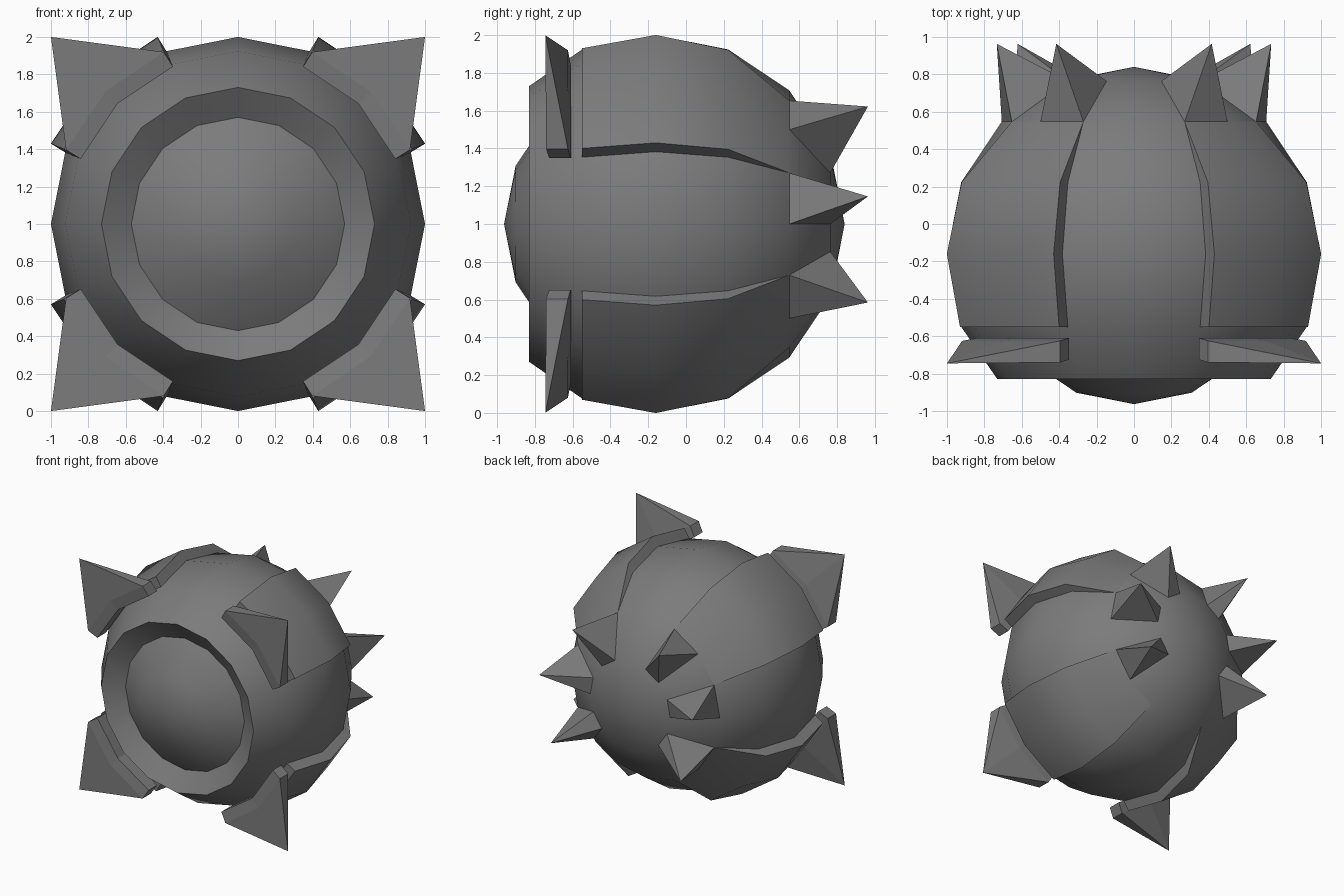
import bpy, bmesh
from math import cos, sin, pi, radians

if "Cube" in bpy.data.objects:
    bpy.data.objects.remove(bpy.data.objects["Cube"])

COLS = (22.5, 45, 67.5)   # angles spanned by each corner part
dark = bpy.data.materials.new("dark_grey")
dark.diffuse_color = (.2, .2, .2, 1)
dark.use_nodes = True
dark.node_tree.nodes["Principled BSDF"].inputs["Base Color"].default_value = dark.diffuse_color


def polar(r, y, deg, lift=0.0):
    """Point around the y axis; lift pushes outward, leaning to the diagonal."""
    a, b = radians(deg), radians(45 + (deg - 45) * 0.6)
    return (r * cos(a) + lift * cos(b), y, r * sin(a) + lift * sin(b))


def make(name, verts, faces, mirror=None, smooth=False):
    bm = bmesh.new()
    vs = [bm.verts.new(v) for v in verts]
    for f in faces:
        bm.faces.new([vs[i] for i in f])
    bmesh.ops.remove_doubles(bm, verts=bm.verts, dist=1e-4)
    bmesh.ops.recalc_face_normals(bm, faces=bm.faces)
    me = bpy.data.meshes.new(name)
    bm.to_mesh(me)
    bm.free()
    me.materials.append(dark)
    ob = bpy.data.objects.new(name, me)
    ob.location.z = 1
    bpy.context.collection.objects.link(ob)
    if mirror:
        m = ob.modifiers.new("Mirror", 'MIRROR')
        m.use_axis = mirror
        m.use_mirror_merge = False
    if smooth:
        bpy.ops.object.select_all(action='DESELECT')
        ob.select_set(True)
        bpy.context.view_layer.objects.active = ob
        bpy.ops.object.shade_smooth_by_angle(angle=radians(30))
    return ob


def revolve(name, profile, n=16):
    verts = [polar(r, y, 360 * k / n) for r, y in profile for k in range(n)]
    faces = [(j * n + k, j * n + (k + 1) % n, (j + 1) * n + (k + 1) % n, (j + 1) * n + k)
             for j in range(len(profile) - 1) for k in range(n)]
    return make(name, verts, faces, smooth=True)


# round body with front rim, and recessed front dome
revolve("body", [(0, .84), (.383, .764), (.707, .547), (.924, .223), (1, -.16),
                 (.924, -.55), (.73, -.83), (.57, -.726)])
revolve("front_dome", [(.57, -.726), (.308, -.902), (0, -.963)])

# raised corner panels, fading into the body at the back
rows = [(.924, -.55, .09), (1, -.16, .09), (.924, .223, .08), (.707, .547, 0)]
verts = [polar(r, y, a, l) for r, y, l in rows for a in COLS]
verts += [polar(r, y, a) for r, y, l in rows for a in COLS]
faces = [(j * 3 + k, j * 3 + k + 1, j * 3 + k + 4, j * 3 + k + 3)
         for j in range(3) for k in range(2)]
border = [9, 6, 3, 0, 1, 2, 5, 8, 11]
for a, b in zip(border, border[1:]):
    faces.append((a, b, b + 12, a + 12))
make("corner_panel", verts, faces, (True, False, True), smooth=True)

# big corner fins: curved base block drawn out to a tip
ring = [(-.725, a) for a in COLS] + [(-.61, a) for a in reversed(COLS)]
verts = [polar(.91, y, a) for y, a in ring]
verts += [polar(.91, y - .015, a, .092) for y, a in ring] + [(1, -.745, 1)]
faces = [(0, 1, 4, 5), (1, 2, 3, 4)]
for i in range(6):
    j = (i + 1) % 6
    faces += [(i, j, j + 6, i + 6), (i + 6, j + 6, 12)]
make("corner_fin", verts, faces, (True, False, True))

# six rear spikes, each growing from one facet of the body
for i, a in enumerate((45, 0, -45)):
    verts = [polar(r, y, a + d) for r, y, d in
             ((.707, .547, 0), (.707, .547, 22.5), (.383, .764, 22.5), (.383, .764, 0))]
    t = radians(a + 11.25)
    verts.append((.748 * cos(t), .963, .748 * sin(t)))
    make("rear_spike_%d" % (i + 1), verts,
         [(k, (k + 1) % 4, 4) for k in range(4)], (True, False, False))
